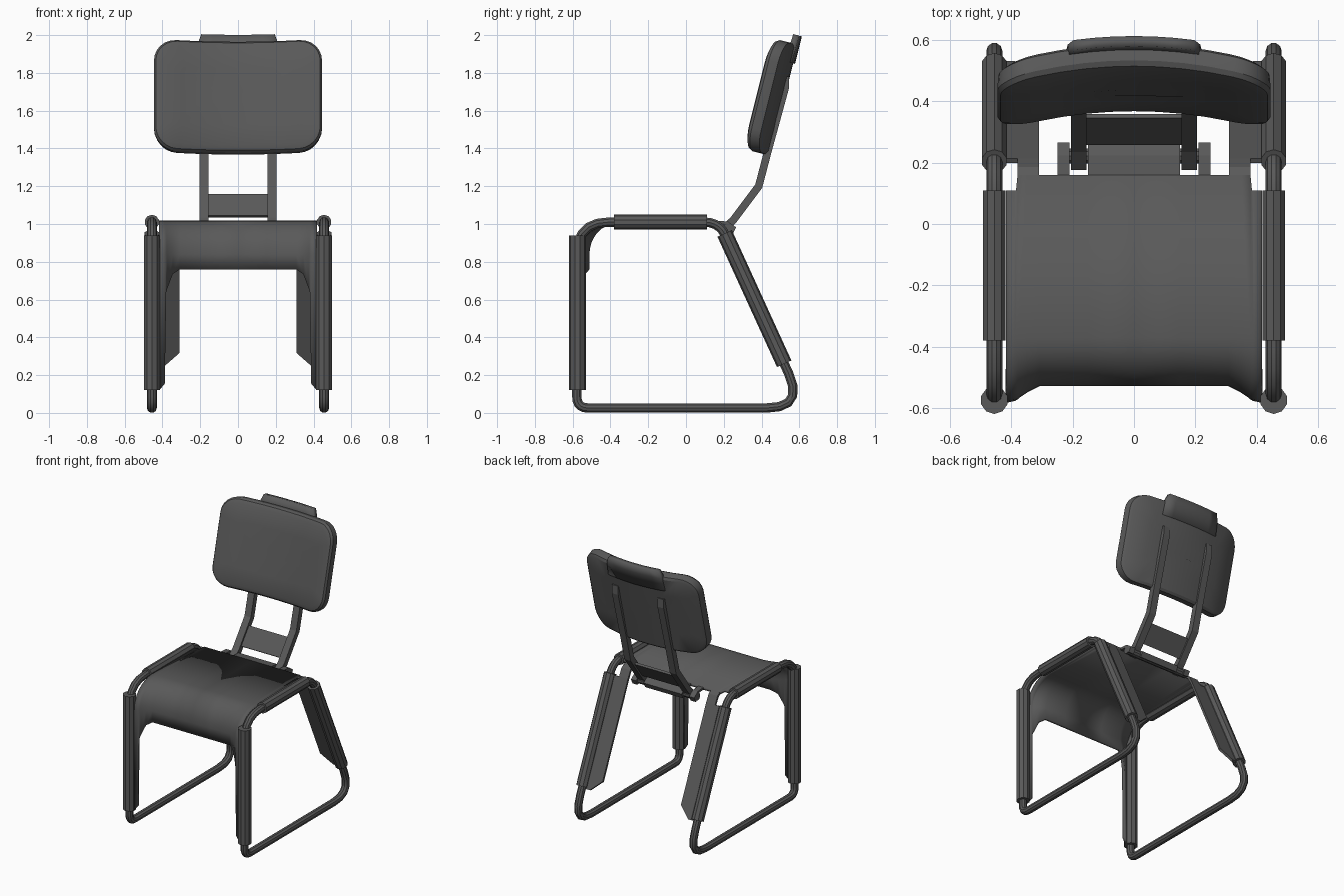
import bpy, bmesh, math
from mathutils import Vector

old = bpy.data.objects.get("Cube")
if old:
    bpy.data.objects.remove(old, do_unlink=True)

grey = bpy.data.materials.new("dark_grey")
grey.use_nodes = True
grey.diffuse_color = (0.1, 0.1, 0.1, 1)
grey.node_tree.nodes["Principled BSDF"].inputs["Base Color"].default_value = (0.1, 0.1, 0.1, 1)


def finish(name, bm, mirror=False, thick=0, smooth=True):
    bmesh.ops.recalc_face_normals(bm, faces=bm.faces)
    me = bpy.data.meshes.new(name)
    bm.to_mesh(me)
    bm.free()
    ob = bpy.data.objects.new(name, me)
    bpy.context.collection.objects.link(ob)
    me.materials.append(grey)
    if thick:
        s = ob.modifiers.new("thickness", "SOLIDIFY")
        s.thickness, s.offset, s.use_even_offset = thick, 0, True
    if mirror:
        m = ob.modifiers.new("mirror", "MIRROR")
        m.use_mirror_merge = True
        m.merge_threshold = 0.001
    if smooth:
        bpy.ops.object.select_all(action="DESELECT")
        ob.select_set(True)
        bpy.context.view_layer.objects.active = ob
        bpy.ops.object.shade_smooth_by_angle(angle=math.radians(30))
    return ob


def loft(name, rows, closed=False, cap=False, **kw):
    """Skin a list of point rows with quads."""
    bm = bmesh.new()
    vs = [[bm.verts.new(p) for p in r] for r in rows]
    n = len(rows[0])
    for a, b in zip(vs, vs[1:]):
        for i in range(n if closed else n - 1):
            j = (i + 1) % n
            bm.faces.new((a[i], a[j], b[j], b[i]))
    if cap:
        bm.faces.new(vs[0])
        bm.faces.new(vs[-1])
    return finish(name, bm, **kw)


def strip(name, x0, x1, path, thick, mirror=True):
    """Flat bar following a path of (y, z) points."""
    return loft(name, [[(x0, y, z), (x1, y, z)] for y, z in path],
                thick=thick, mirror=mirror, smooth=False)


def rod(name, a, b, radius, sides=10, mirror=True):
    a, b = Vector(a), Vector(b)
    rot = (b - a).to_track_quat("Z", "Y")
    rows = []
    for p in (a, b):
        rows.append([p + rot @ Vector((radius * math.cos(t), radius * math.sin(t), 0))
                     for t in (math.tau * (i + 0.5) / sides for i in range(sides))])
    return loft(name, rows, closed=True, cap=True, mirror=mirror)


def rear_y(z):
    return 0.2 + (0.96 - z) * 0.457


# Tubular side frame: closed loop with rounded corners
TX = 0.456
corners = [(-0.578, 0.026, 0.06), (-0.578, 1.01, 0.17),
           (rear_y(1.01), 1.01, 0.08), (rear_y(0.026), 0.026, 0.2)]
path = []
for i, (y, z, r) in enumerate(corners):
    p = Vector((TX, y, z))
    ends = [Vector((TX, *corners[(i + k) % 4][:2])) for k in (-1, 1)]
    a, b = [p + (e - p).normalized() * r for e in ends]
    for k in range(6):
        t = k / 5
        path.append(a * (1 - t) ** 2 + p * 2 * t * (1 - t) + b * t * t)
rows = []
for i, p in enumerate(path):
    d = (path[(i + 1) % len(path)] - path[i - 1]).normalized()
    side = Vector((1, 0, 0))
    up = d.cross(side)
    rows.append([p + 0.026 * (side * math.cos(t) + up * math.sin(t))
                 for t in (math.tau * k / 10 for k in range(10))])
loft("side_frame_tube", rows + rows[:1], closed=True, mirror=True)

# Sleeves wrapped around the frame
rod("seat_sleeve", (TX, -0.38, 1.01), (TX, 0.11, 1.01), 0.039)
rod("front_leg_sleeve", (TX, -0.575, 0.12), (TX, -0.575, 0.94), 0.045)
rod("rear_leg_sleeve", (TX, rear_y(0.95), 0.95), (TX, rear_y(0.26), 0.26), 0.042)

# Seat sheet running over the front edge into an apron and leg flanges
# columns: x, rear edge y, front plane y, lower edge z
columns = [(0, 0.16, -0.52, 0.76), (0.15, 0.16, -0.52, 0.76), (0.31, 0.16, -0.52, 0.76),
           (0.35, 0.16, -0.54, 0.735), (0.38, 0.16, -0.56, 0.66), (0.385, 0.11, -0.565, 0.64),
           (0.39, 0.11, -0.568, 0.155), (0.418, 0.11, -0.575, 0.12)]
rows = []
for x, yr, yf, zb in columns:
    row = [(x, yr, 1.01), (x, -0.37, 1.01)]
    for k in range(1, 9):
        t = math.pi / 2 * k / 8
        row.append((x, -0.37 + (yf + 0.37) * math.sin(t), 0.84 + 0.17 * math.cos(t)))
    rows.append(row + [(x, yf, zb)])
loft("seat_sheet", rows, mirror=True, thick=0.018)

# Rear lip of the seat
strip("seat_rear_tongue", -0.15, 0.15, [(0.155, 1.01), (0.22, 1.005), (0.255, 0.98), (0.24, 0.95)],
      0.016, mirror=False)
strip("seat_rear_hook", 0.21, 0.25, [(0.155, 1.01), (0.22, 1.005), (0.255, 0.98), (0.24, 0.95)], 0.016)
rod("back_pivot_rod", (-0.25, 0.222, 0.975), (0.25, 0.222, 0.975), 0.026, mirror=False)

# Rear leg flanges, bent down from the seat
strip("rear_strap", 0.31, 0.38, [(0.155, 1.01), (0.18, 0.995), (rear_y(0.94), 0.94)], 0.016)
bm = bmesh.new()
outline = [(0.31, 0.945), (0.42, 0.945), (0.42, 0.25), (0.39, 0.25), (0.31, 0.32)]
bm.faces.new([bm.verts.new((x, rear_y(z), z)) for x, z in outline])
finish("rear_leg_flange", bm, mirror=True, thick=0.016, smooth=False)

# Back posts and the plate between them
strip("back_post", 0.155, 0.205,
      [(0.19, 0.965), (0.25, 1.02), (0.385, 1.2), (0.432, 1.38), (0.525, 1.72), (0.525, 1.78)], 0.04)
strip("post_cross_plate", -0.16, 0.16, [(0.265, 1.04), (0.352, 1.155)], 0.016, mirror=False)

# Backrest: lean frame with a gentle wrap towards the sitter
CENTRE = Vector((0, 0.475, 1.667))
UP = Vector((0, 0.243, 0.97))
FRONT = Vector((0, -0.97, 0.243))


def back_point(x, v, w):
    return CENTRE + Vector((x, 0, 0)) + UP * v + FRONT * (w + 0.35 * x * x)


def rounded_rect(hx, hv, r):
    pts = []
    for sx, sv, start in ((1, 1, 0), (-1, 1, 90), (-1, -1, 180), (1, -1, 270)):
        for k in range(7):
            t = math.radians(start + 15 * k)
            pts.append((sx * (hx - r) + r * math.cos(t), sv * (hv - r) + r * math.sin(t)))
        # subdivide the long edges so they follow the wrap
        if sx == sv:
            x, v = pts[-1]
            pts += [(x - 2 * x * k / 8, v) for k in range(1, 8)]
    return pts


# rings: inset from the outline, depth along the front normal
rings = [(0.27, -0.045), (0.15, -0.045), (0.02, -0.045), (0.003, -0.035), (0, -0.005),
         (0, 0.015), (0.01, 0.032), (0.035, 0.043), (0.15, 0.046), (0.27, 0.046)]
rows = []
for inset, w in rings:
    pts = rounded_rect(0.445 - inset, 0.303 - inset, max(0.12 - inset * 0.6, 0.02))
    rows.append([back_point(x, v, w) for x, v in pts])
loft("backrest_pad", rows, closed=True, cap=True)

# Handle tab rising from the rear of the backrest
xs = [-0.21 + 0.07 * i for i in range(7)]
rows = []
for v, taper in ((0.2, 1.05), (0.3, 1.02), (0.35, 0.93)):
    rows.append([back_point(x * taper, v, -0.038) for x in xs])
loft("backrest_tab", rows, thick=0.034)
